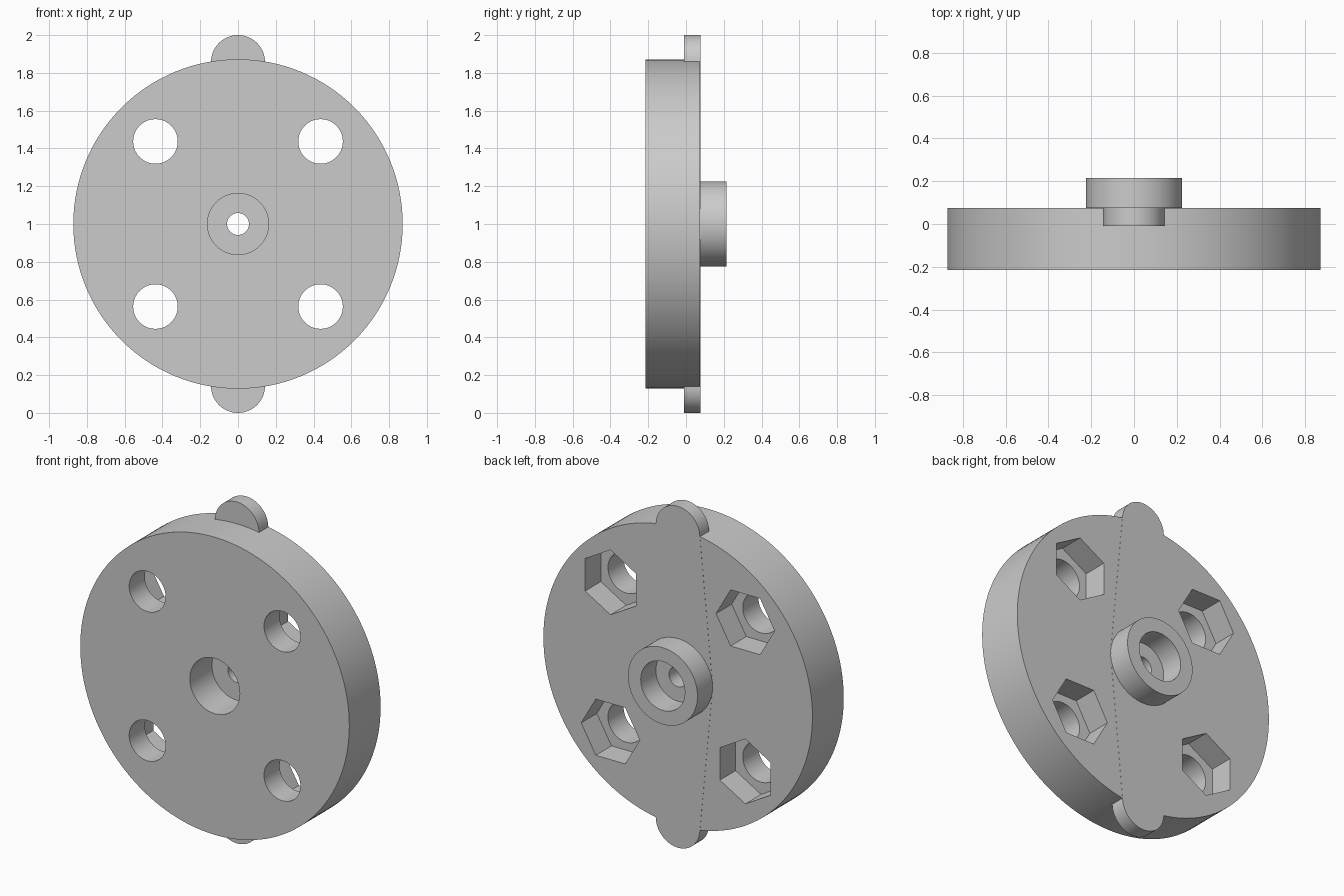
import bpy
import bmesh
from math import pi, cos, sin, asin

old = bpy.data.objects.get("Cube")
if old:
    bpy.data.objects.remove(old, do_unlink=True)

MID = 1.0             # height of the wheel axis
FRONT, BACK = -0.215, 0.075
WEB = -0.01           # front face of the horn plate
HUB_END = 0.215

grey = bpy.data.materials.new("light_grey")
grey.use_nodes = True
colour = (0.6, 0.6, 0.6, 1)
grey.diffuse_color = colour
grey.node_tree.nodes["Principled BSDF"].inputs["Base Color"].default_value = colour


def arc(radius, start=0, end=2 * pi, cx=0, cz=MID, steps=96):
    """Points on an arc in the x-z plane, without the end point."""
    return [(cx + radius * cos(start + (end - start) * i / steps),
             cz + radius * sin(start + (end - start) * i / steps))
            for i in range(steps)]


def prism(name, outline, y0, y1):
    """Extrude an x-z outline from y0 to y1."""
    bm = bmesh.new()
    face = bm.faces.new([bm.verts.new((x, y0, z)) for x, z in outline])
    new = bmesh.ops.extrude_face_region(bm, geom=[face])["geom"]
    verts = [g for g in new if isinstance(g, bmesh.types.BMVert)]
    bmesh.ops.translate(bm, verts=verts, vec=(0, y1 - y0, 0))
    bmesh.ops.recalc_face_normals(bm, faces=bm.faces[:])
    mesh = bpy.data.meshes.new(name)
    bm.to_mesh(mesh)
    bm.free()
    mesh.materials.append(grey)
    obj = bpy.data.objects.new(name, mesh)
    bpy.context.collection.objects.link(obj)
    return obj


def combine(target, tool, operation="DIFFERENCE"):
    """Apply a boolean and remove its tool."""
    bpy.ops.object.select_all(action="DESELECT")
    bpy.context.view_layer.objects.active = target
    target.select_set(True)
    mod = target.modifiers.new("boolean", "BOOLEAN")
    mod.operation, mod.solver, mod.object = operation, "EXACT", tool
    bpy.ops.object.modifier_apply(modifier=mod.name)
    bpy.data.objects.remove(tool, do_unlink=True)


# Wheel disc with its axle bore
disc = prism("wheel_disc", arc(0.872, steps=128), FRONT, BACK)
combine(disc, prism("bore", arc(0.162), FRONT - 0.1, BACK + 0.1))

# Four bolt holes with hexagonal nut pockets, turned a quarter each time
for i in range(4):
    angle = pi / 4 + i * pi / 2
    cx, cz = 0.618 * cos(angle), MID + 0.618 * sin(angle)
    turn = pi / 6 + i * pi / 2
    combine(disc, prism("bolt_hole", arc(0.118, cx=cx, cz=cz, steps=64),
                        FRONT - 0.1, BACK + 0.1))
    combine(disc, prism("nut_pocket", arc(0.19, turn, turn + 2 * pi, cx, cz, 6),
                        -0.07, BACK + 0.1))

# Tapered two-armed horn set into the back, its tips past the rim
TIP, ROOT, REACH = 0.143, 0.225, 0.857
tilt = asin((ROOT - TIP) / REACH)
top = arc(TIP, tilt, pi - tilt, cz=MID + REACH, steps=48)
left = arc(ROOT, pi - tilt, pi + tilt, steps=8)
bottom = arc(TIP, pi + tilt, 2 * pi - tilt, cz=MID - REACH, steps=48)
right = arc(ROOT, -tilt, tilt, steps=8)
horn = prism("horn", top + left + bottom + right, WEB, BACK + 0.001)

# Hub collar with a screw socket and a screw hole through the web
combine(horn, prism("hub", arc(ROOT), 0.03, HUB_END), "UNION")
combine(horn, prism("socket", arc(0.143), BACK, HUB_END + 0.1))
combine(horn, prism("screw_hole", arc(0.058, steps=48), WEB - 0.1, HUB_END))

for obj in (disc, horn):
    bpy.ops.object.select_all(action="DESELECT")
    bpy.context.view_layer.objects.active = obj
    obj.select_set(True)
    bpy.ops.object.shade_smooth_by_angle(angle=pi / 6)
